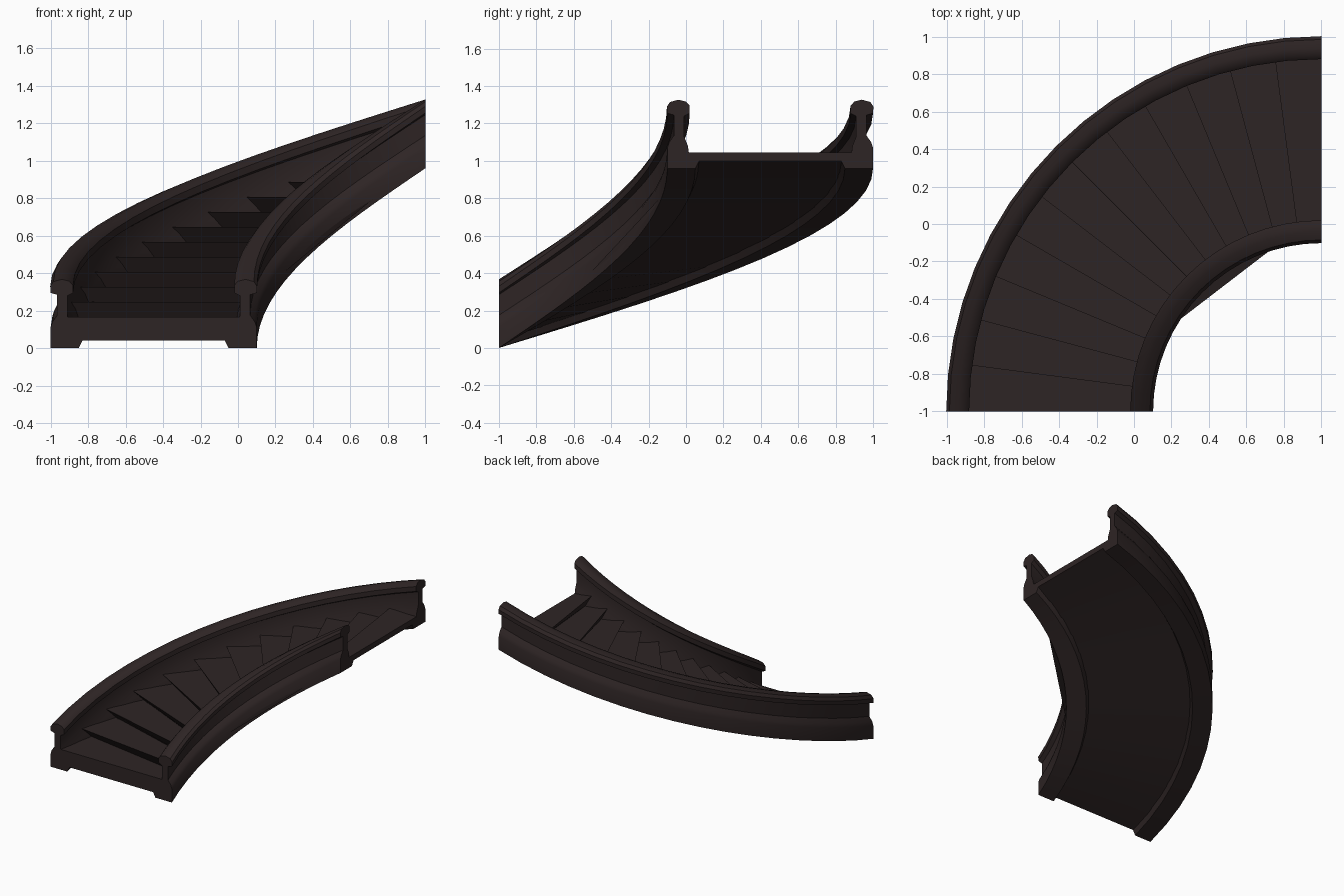
import bpy, bmesh, math

if "Cube" in bpy.data.objects:
    bpy.data.objects.remove(bpy.data.objects["Cube"])

STEPS = 12
RISE = 0.08            # height gained per step
MID = 1.45             # mid radius of the quarter turn, centred on (1, -1)

wood = bpy.data.materials.new("dark_brown")
wood.diffuse_color = (0.027, 0.018, 0.018, 1)
wood.use_nodes = True
wood.node_tree.nodes["Principled BSDF"].inputs["Base Color"].default_value = wood.diffuse_color


def place(t, r, z):
    """t = position along the turn in steps, r = radius, z = height"""
    a = math.radians(90.0 * t / STEPS)
    return (1 - r * math.cos(a), -1 + r * math.sin(a), z)


def finish(bm, name, angle):
    bmesh.ops.recalc_face_normals(bm, faces=bm.faces)
    me = bpy.data.meshes.new(name)
    bm.to_mesh(me)
    bm.free()
    me.materials.append(wood)
    ob = bpy.data.objects.new(name, me)
    bpy.context.collection.objects.link(ob)
    bpy.ops.object.select_all(action='DESELECT')
    ob.select_set(True)
    bpy.context.view_layer.objects.active = ob
    bpy.ops.object.shade_smooth_by_angle(angle=math.radians(angle))
    return ob


def sweep(name, profile, segs):
    """Closed (radius, height) profile swept up the quarter turn"""
    bm = bmesh.new()
    rings = []
    for i in range(segs + 1):
        t = STEPS * i / segs
        rings.append([bm.verts.new(place(t, r, z + RISE * t)) for r, z in profile])
    n = len(profile)
    for a, b in zip(rings, rings[1:]):
        for j in range(n):
            k = (j + 1) % n
            bm.faces.new((a[j], a[k], b[k], b[j]))
    bm.faces.new(rings[0])
    bm.faces.new(rings[-1])
    return finish(bm, name, 35)


# Side walls: moulded foot, thin panel and rounded handrail, mirrored about the mid radius
WALL = [(.40, 0), (.55, 0), (.55, .11), (.54, .14), (.515, .175), (.515, .285),
        (.55, .295), (.552, .33), (.535, .355), (.49, .367), (.45, .357),
        (.43, .335), (.43, .295), (.46, .28), (.46, .17), (.44, .12),
        (.43, .05), (.38, .04)]
for name, side in (("outer_wall", 1), ("inner_wall", -1)):
    sweep(name, [(MID + side * u, z) for u, z in WALL], 16)

# Steps: saw-tooth top with undercut risers over a smooth sloping soffit
R0, R1 = MID - .47, MID + .47
UNDERCUT = 0.3
bm = bmesh.new()


def edge(t, z):
    return [bm.verts.new(place(t, r, z)) for r in (R0, R1)]


def strip(line):
    for a, b in zip(line, line[1:]):
        bm.faces.new((a[0], a[1], b[1], b[0]))


start = edge(0, .04)
line = [start, edge(0, .09)]
for k in range(STEPS):
    z = .166 + RISE * k
    line.append(edge(k, z))
    line.append(edge(min(k + 1 + UNDERCUT, STEPS), z))
soffit = [start] + [edge(t, .04 + RISE * t) for t in range(1, STEPS + 1)]
strip(line)
strip(soffit)
strip([line[-1], soffit[-1]])
# close the two sides, which are hidden inside the walls
for s in (0, 1):
    bm.faces.new([e[s] for e in line] + [e[s] for e in reversed(soffit[1:])])
finish(bm, "steps_and_soffit", 30)
